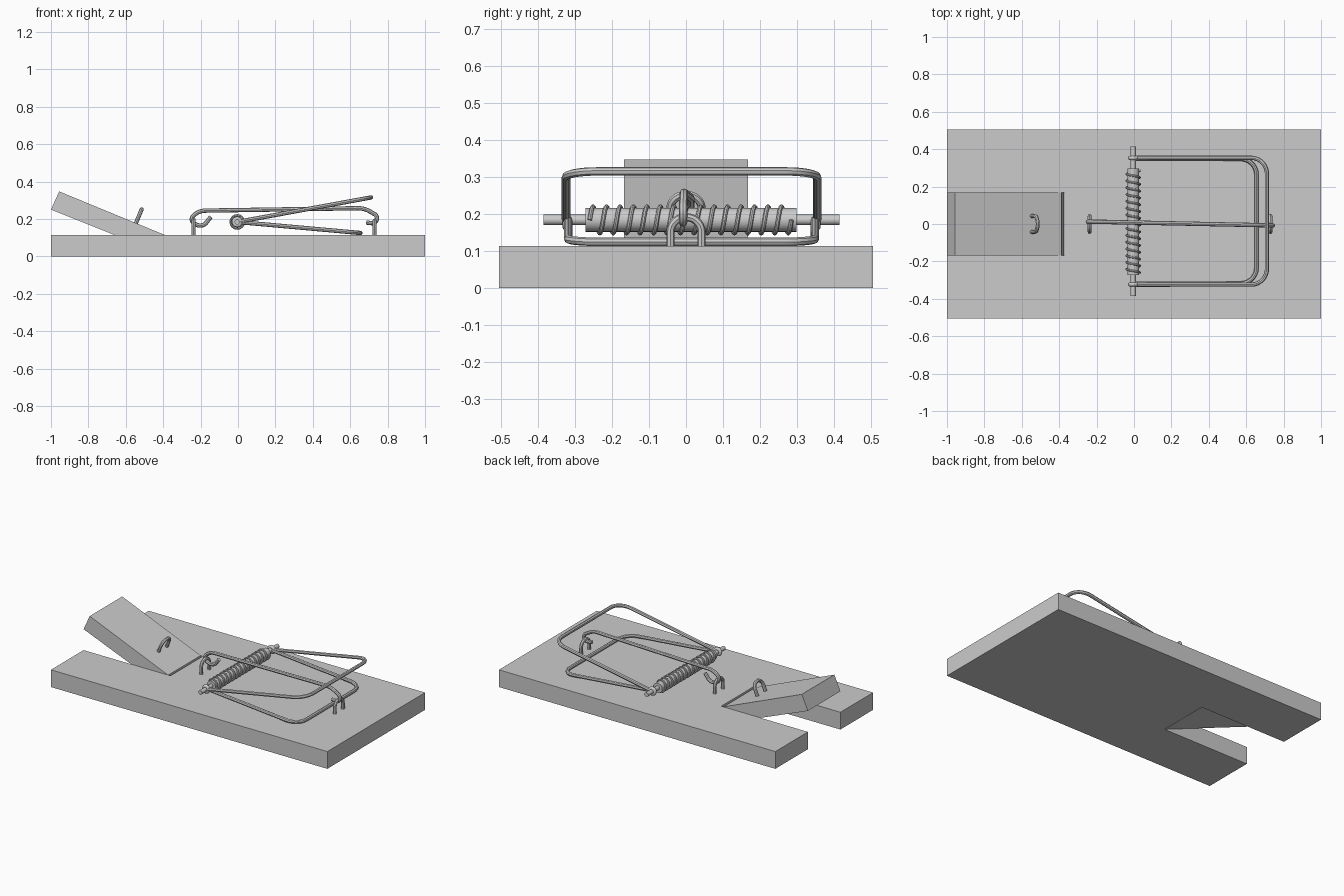
import bpy, bmesh, math
from mathutils import Vector

if "Cube" in bpy.data.objects:
    bpy.data.objects.remove(bpy.data.objects["Cube"])

CY = 0.015          # centre of the spring assembly in y
TOP = 0.113         # board thickness
AXLE = Vector((-0.004, CY, 0.184))


def prism(name, outline, offset):
    """Extrude a flat outline along an offset vector."""
    bm = bmesh.new()
    face = bm.faces.new([bm.verts.new(p) for p in outline])
    ext = bmesh.ops.extrude_face_region(bm, geom=[face])
    moved = [v for v in ext["geom"] if isinstance(v, bmesh.types.BMVert)]
    bmesh.ops.translate(bm, vec=offset, verts=moved)
    bmesh.ops.recalc_face_normals(bm, faces=bm.faces)
    mesh = bpy.data.meshes.new(name)
    bm.to_mesh(mesh)
    bm.free()
    ob = bpy.data.objects.new(name, mesh)
    bpy.context.collection.objects.link(ob)
    return ob


def rounded(pts, radius, steps=7):
    """Round the inner corners of a polyline."""
    pts = [Vector(p) for p in pts]
    out = [pts[0]]
    for a, b, c in zip(pts, pts[1:], pts[2:]):
        da, dc = a - b, c - b
        r = min(radius, da.length * 0.48, dc.length * 0.48)
        p, q = b + da.normalized() * r, b + dc.normalized() * r
        w = math.cos((math.pi - da.angle(dc)) / 2)
        for i in range(steps + 1):
            t = i / steps
            k0, k1, k2 = (1 - t) ** 2, 2 * w * t * (1 - t), t * t
            out.append((p * k0 + b * k1 + q * k2) / (k0 + k1 + k2))
    return out + [pts[-1]]


def wire(name, pts, radius):
    """Round wire along a path."""
    cu = bpy.data.curves.new(name, 'CURVE')
    cu.dimensions = '3D'
    cu.bevel_depth = radius
    cu.bevel_resolution = 2
    cu.use_fill_caps = True
    sp = cu.splines.new('POLY')
    sp.points.add(len(pts) - 1)
    for sp_pt, p in zip(sp.points, pts):
        sp_pt.co = (*p, 1)
    ob = bpy.data.objects.new(name, cu)
    bpy.context.collection.objects.link(ob)
    bpy.ops.object.select_all(action='DESELECT')
    bpy.context.view_layer.objects.active = ob
    ob.select_set(True)
    bpy.ops.object.convert(target='MESH')
    bpy.ops.object.shade_smooth_by_angle(angle=math.radians(40))
    return bpy.context.object


def rod(name, radius, y0, y1):
    bpy.ops.mesh.primitive_cylinder_add(
        vertices=24, radius=radius, depth=y1 - y0, rotation=(math.pi / 2, 0, 0),
        location=(AXLE.x, (y0 + y1) / 2, AXLE.z))
    bpy.context.object.name = name
    bpy.ops.object.shade_smooth_by_angle(angle=math.radians(40))


def staple(name, foot, up, height, half=0.042, radius=0.011):
    """Arched wire with two legs spread along y."""
    foot, up, side = Vector(foot), Vector(up).normalized(), Vector((0, half, 0))
    top = up * height
    wire(name, rounded([foot - side, foot - side + top, foot + side + top, foot + side], 0.04), radius)


# Board with the notch for the bait pedal
W, N, NX = 0.505, 0.168, -0.372
prism("board", [(-1, -W, 0), (1, -W, 0), (1, W, 0), (-1, W, 0),
                (-1, N, 0), (NX, N, 0), (NX, -N, 0), (-1, -N, 0)], (0, 0, TOP))

# Tilted bait pedal
prism("bait_pedal", [(-0.956, -N, 0.347), (-1, -N, 0.25), (NX - 0.002, -N, 0.0),
                     (-0.388, -N, TOP)], (0, 2 * N, 0))
staple("bait_hook", (-0.555, 0, 0.155), (0.38, 0, 0.92), 0.105)

# Axle, spring core and coil
rod("axle", 0.014, -0.385, 0.415)
rod("spring_core", 0.032, -0.272, 0.298)
turns, per = 15, 16
coil = []
for i in range(turns * per + 1):
    a = 2 * math.pi * i / per
    coil.append((AXLE.x + 0.036 * math.cos(a), -0.26 + 0.545 * i / (turns * per),
                 AXLE.z + 0.036 * math.sin(a)))
wire("spring_coil", coil, 0.006)

# Snap bars: two U-shaped wires hinged on the axle
for name, x, z, half in (("lower_snap_bar", 0.655, 0.125, 0.333),
                         ("upper_snap_bar", 0.711, 0.315, 0.339)):
    path = [(AXLE.x, CY - half, AXLE.z), (x, CY - half, z),
            (x, CY + half, z), (AXLE.x, CY + half, AXLE.z)]
    wire(name, rounded(path, 0.085), 0.0115)

# Wire eyes where the bars wrap the axle
for side, s in (("front", -1), ("back", 1)):
    bpy.ops.mesh.primitive_torus_add(
        major_radius=0.018, minor_radius=0.011, major_segments=20, minor_segments=10,
        rotation=(math.pi / 2, 0, 0), location=(AXLE.x, CY + s * 0.338, AXLE.z))
    bpy.context.object.name = side + "_bar_eye"
    bpy.ops.object.shade_smooth()

# Long locking bar with a hook at each end
lock = [(-0.145, 0.012, 0.212), (-0.19, 0.012, 0.153), (-0.265, 0.012, 0.192),
        (-0.21, 0.012, 0.244), (0.675, -0.006, 0.258), (0.748, -0.008, 0.215),
        (0.735, -0.008, 0.175), (0.685, -0.008, 0.181)]
wire("locking_bar", rounded(lock, 0.035), 0.0115)

# Staples holding the locking bar
staple("left_staple", (-0.237, 0, TOP - 0.02), (0, 0, 1), 0.102)
staple("right_staple", (0.73, 0, TOP - 0.02), (0, 0, 1), 0.098)
